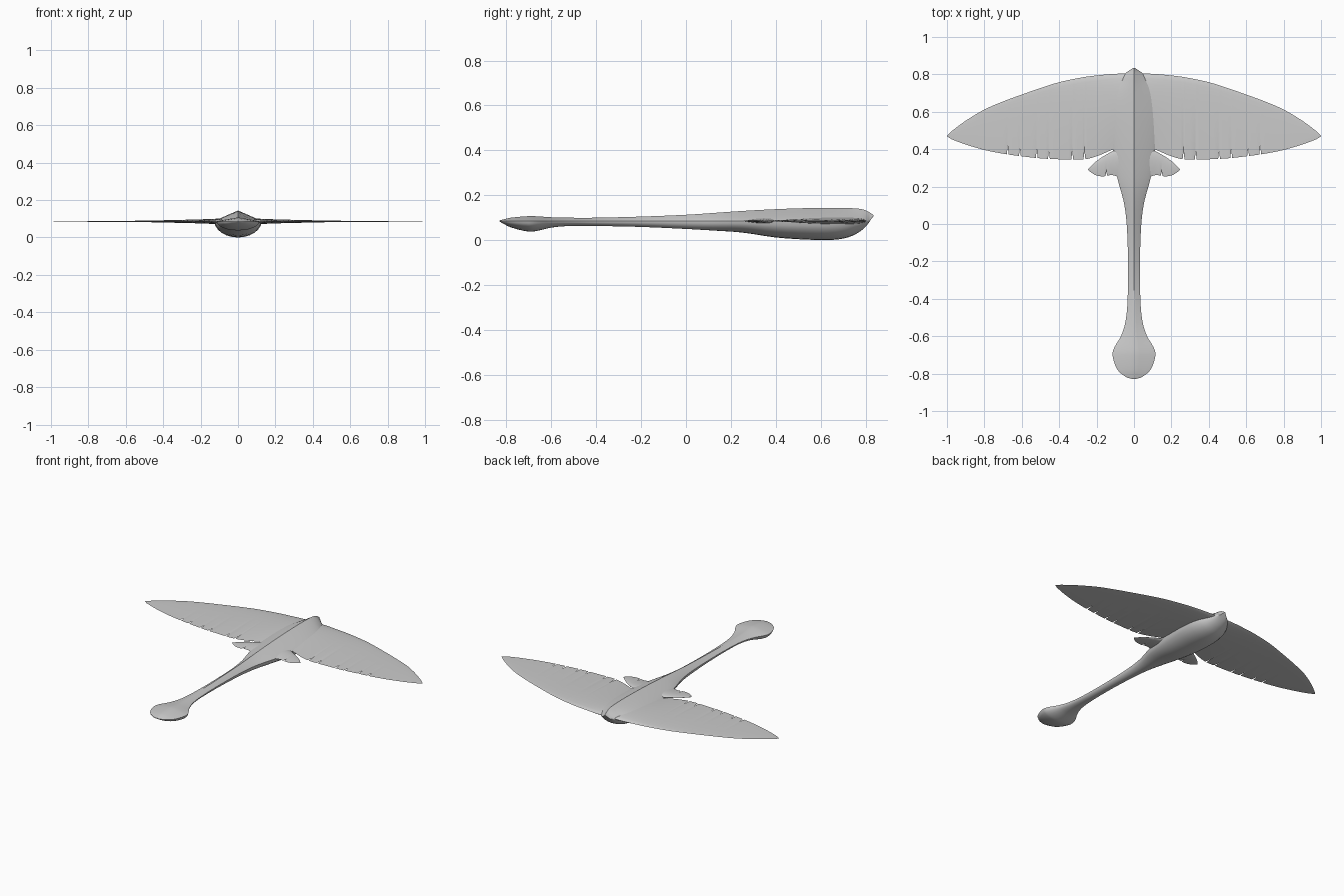
import bpy, bmesh, math

cube = bpy.data.objects.get("Cube")
if cube:
    bpy.data.objects.remove(cube)

MID = 0.086  # height of the wing plane

grey = bpy.data.materials.new("plain grey")
grey.use_nodes = True
grey.diffuse_color = (0.6, 0.6, 0.6, 1)
grey.node_tree.nodes["Principled BSDF"].inputs["Base Color"].default_value = (0.6, 0.6, 0.6, 1)


def smooth_at(keys, t, col):
    """Hermite interpolation of one column through rows sorted on column 0."""
    n = len(keys)
    t = min(max(t, keys[0][0]), keys[-1][0])
    i = max(j for j in range(n - 1) if keys[j][0] <= t)

    def slope(j):
        a, b = keys[max(j - 1, 0)], keys[min(j + 1, n - 1)]
        return (b[col] - a[col]) / (b[0] - a[0])
    p, q = keys[i], keys[i + 1]
    h = q[0] - p[0]
    s = (t - p[0]) / h
    return ((2*s**3 - 3*s**2 + 1) * p[col] + (s**3 - 2*s**2 + s) * h * slope(i)
            + (3*s**2 - 2*s**3) * q[col] + (s**3 - s**2) * h * slope(i + 1))


def loft(name, rings, mirror=False):
    """Skin closed rings of points, cap both ends and shade smooth."""
    bm = bmesh.new()
    loops = [[bm.verts.new(p) for p in ring] for ring in rings]
    n = len(loops[0])
    for a, b in zip(loops, loops[1:]):
        for k in range(n):
            bm.faces.new((a[k], a[(k + 1) % n], b[(k + 1) % n], b[k]))
    bm.faces.new(loops[0])
    bm.faces.new(loops[-1])
    bmesh.ops.remove_doubles(bm, verts=bm.verts, dist=0.00005)
    bmesh.ops.recalc_face_normals(bm, faces=bm.faces)
    mesh = bpy.data.meshes.new(name)
    bm.to_mesh(mesh)
    bm.free()
    mesh.materials.append(grey)
    obj = bpy.data.objects.new(name, mesh)
    bpy.context.collection.objects.link(obj)
    bpy.ops.object.select_all(action="DESELECT")
    obj.select_set(True)
    bpy.context.view_layer.objects.active = obj
    bpy.ops.object.shade_smooth_by_angle(angle=math.radians(40))
    if mirror:
        obj.modifiers.new("Mirror", "MIRROR")
    return obj


# Body: y, half width, top, bottom
body_keys = [
    (-0.83, 0.004, 0.088, 0.084), (-0.82, 0.04, 0.091, 0.077),
    (-0.78, 0.088, 0.100, 0.057), (-0.70, 0.115, 0.107, 0.038),
    (-0.66, 0.105, 0.106, 0.042), (-0.60, 0.070, 0.102, 0.056),
    (-0.52, 0.045, 0.100, 0.063), (-0.40, 0.034, 0.100, 0.063),
    (-0.20, 0.032, 0.105, 0.059), (0.0, 0.039, 0.113, 0.050),
    (0.12, 0.055, 0.121, 0.043), (0.25, 0.090, 0.130, 0.034),
    (0.40, 0.112, 0.138, 0.012), (0.55, 0.125, 0.143, 0.002),
    (0.65, 0.122, 0.144, 0.001), (0.72, 0.105, 0.143, 0.012),
    (0.77, 0.075, 0.140, 0.035), (0.80, 0.052, 0.133, 0.060),
    (0.82, 0.027, 0.122, 0.086), (0.835, 0.003, 0.112, 0.108)]


def body_ring(y):
    w, top, bot = (smooth_at(body_keys, y, c) for c in (1, 2, 3))
    mid = min(max(MID, bot + 0.0005), top - 0.0005)
    ring = []
    for k in range(24):
        a = 2 * math.pi * k / 24
        u, v = math.cos(a), math.sin(a)
        if v >= 0:  # peaked, slightly hollow back
            z = mid + (top - mid) * (1 - abs(u)) ** 0.9
        else:       # rounded belly
            z = mid + (mid - bot) * v
        ring.append((w * u, y, z))
    return ring


body_ys = []
for a, b in zip(body_keys, body_keys[1:]):
    body_ys += [a[0] + (b[0] - a[0]) * k / 3 for k in range(3)]
loft("body", [body_ring(y) for y in body_ys + [body_keys[-1][0]]])


def wing(name, keys, notches, depth, step):
    """Thin lens-shaped wing: keys hold x, leading y, trailing y, half thickness."""
    x0, x1 = keys[0][0], keys[-1][0]
    count = round((x1 - x0) / step)
    xs = {x0 + (x1 - x0) * k / count: 0 for k in range(count + 1)}
    xs = {x: 0 for x in xs if all(abs(x - n) > 0.008 for n in notches)}
    for n in notches:
        xs.update({n - 0.005: 0, n: depth, n + 0.005: 0})
    rings = []
    for x in sorted(xs):
        lead, trail, thick = (smooth_at(keys, x, c) for c in (1, 2, 3))
        trail += xs[x]
        steps = 12
        top, low = [], []
        for k in range(steps + 1):
            s = (1 - math.cos(math.pi * k / steps)) / 2
            y = lead + (trail - lead) * s
            z = thick * math.sqrt(s) * (1 - s) * 2.6
            top.append((x, y, MID + z))
            low.append((x, y, MID - z))
        rings.append(top + low[-2:0:-1])
    return loft(name, rings, mirror=True)


# Main wings with slit trailing edge
wing("wings", [
    (0.0, 0.803, 0.42, 0.020), (0.10, 0.803, 0.402, 0.015),
    (0.20, 0.794, 0.362, 0.011), (0.27, 0.785, 0.345, 0.009),
    (0.40, 0.758, 0.346, 0.006), (0.50, 0.727, 0.351, 0.004),
    (0.60, 0.692, 0.362, 0.003), (0.70, 0.655, 0.376, 0.0025),
    (0.80, 0.612, 0.396, 0.002), (0.90, 0.552, 0.425, 0.0015),
    (0.96, 0.508, 0.447, 0.001), (0.99, 0.484, 0.460, 0.0008),
    (1.0, 0.473, 0.469, 0.0005)],
    (0.265, 0.33, 0.455, 0.52, 0.61, 0.675), 0.045, 0.025)

# Small rear fins
wing("rear_fins", [
    (0.0, 0.41, 0.25, 0.016), (0.08, 0.402, 0.252, 0.012),
    (0.12, 0.386, 0.262, 0.009), (0.16, 0.364, 0.255, 0.006),
    (0.20, 0.337, 0.259, 0.004), (0.23, 0.310, 0.276, 0.002),
    (0.245, 0.294, 0.290, 0.0005)],
    (0.148,), 0.022, 0.012)
